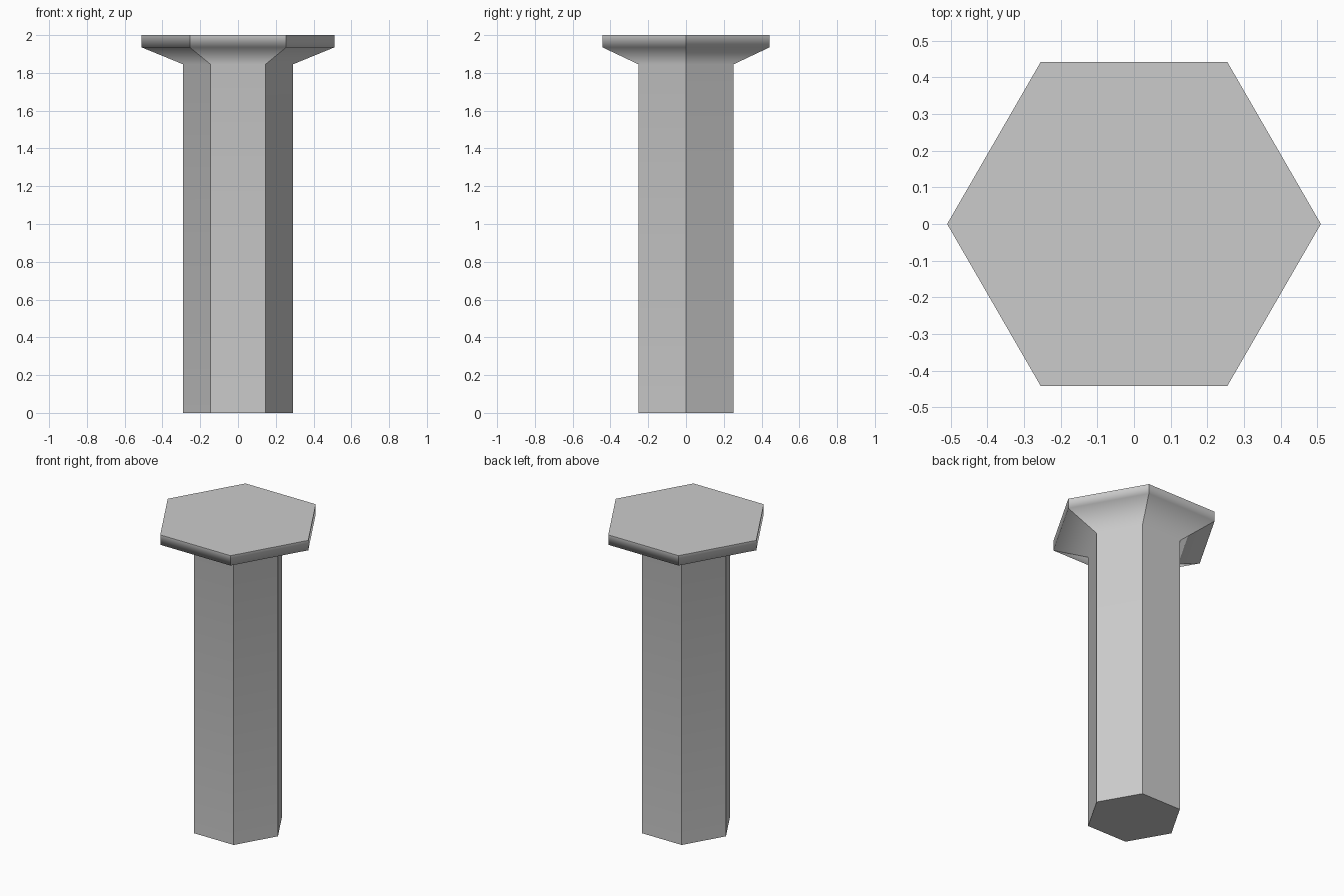
import bpy, bmesh
from math import cos, sin, pi

if "Cube" in bpy.data.objects:
    bpy.data.objects.remove(bpy.data.objects["Cube"])

# Six-sided profile, bottom to top: (corner radius, height)
PROFILE = [(0.29, 0.0), (0.29, 1.845), (0.51, 1.935), (0.51, 2.0)]
SIDES = 6

bm = bmesh.new()
rings = [[bm.verts.new((r * cos(2 * pi * i / SIDES), r * sin(2 * pi * i / SIDES), z))
          for i in range(SIDES)] for r, z in PROFILE]

# Shaft, flare and rim walls
for low, high in zip(rings, rings[1:]):
    for i in range(SIDES):
        j = (i + 1) % SIDES
        bm.faces.new((low[i], low[j], high[j], high[i]))

# Flat end caps
bm.faces.new(rings[0][::-1])
bm.faces.new(rings[-1])

# Corners and cap borders stay sharp, the flare blends along its height
inner = {frozenset((ring[i], ring[(i + 1) % SIDES]))
         for ring in rings[1:-1] for i in range(SIDES)}
for edge in bm.edges:
    edge.smooth = frozenset(edge.verts) in inner
for face in bm.faces:
    face.smooth = True

mesh = bpy.data.meshes.new("hexagonal_column")
bm.to_mesh(mesh)
bm.free()
column = bpy.data.objects.new("hexagonal_column", mesh)
bpy.context.collection.objects.link(column)

# Keep the large shaft faces flat in shading
weighted = column.modifiers.new("weighted_normals", 'WEIGHTED_NORMAL')
weighted.keep_sharp = True
